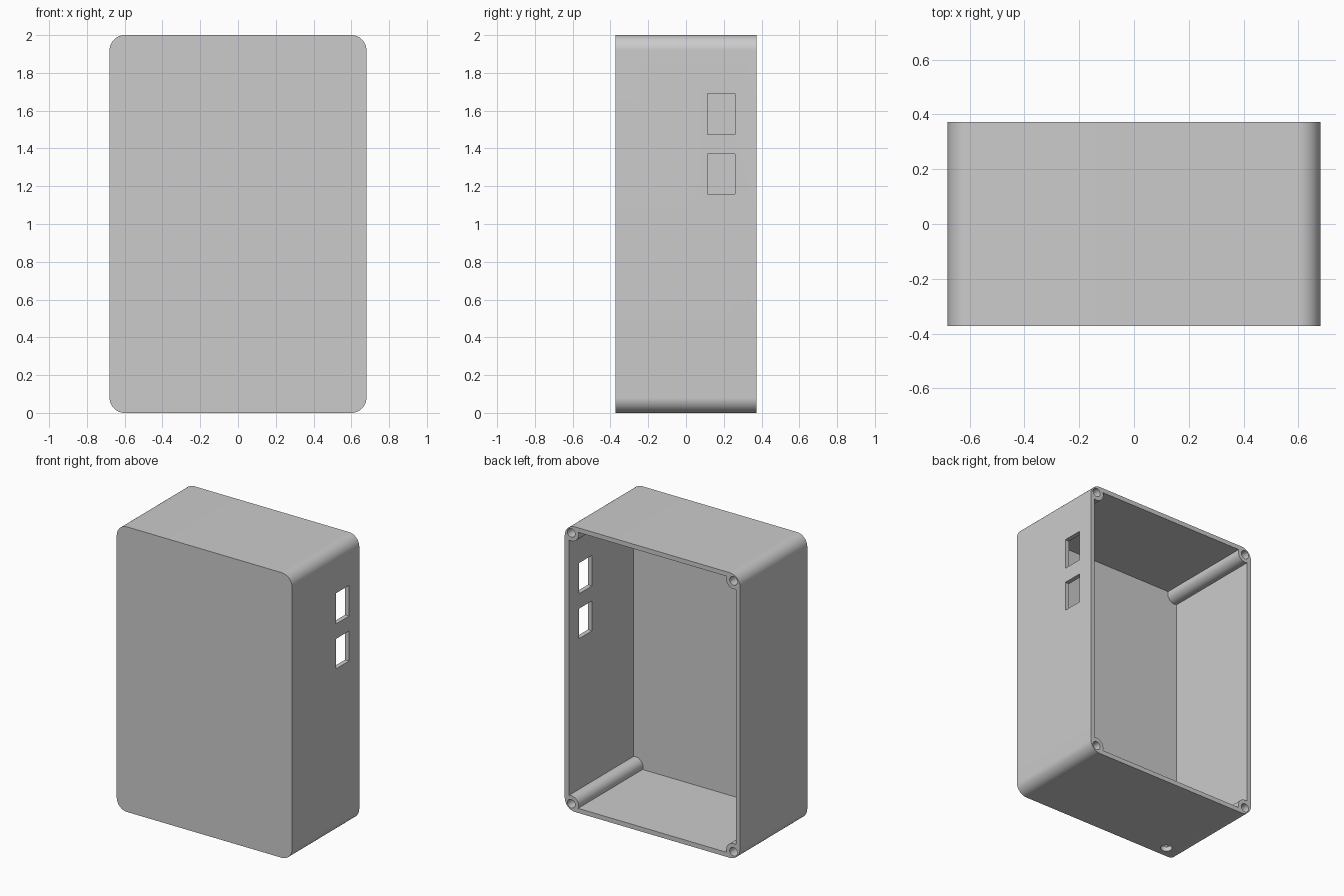
import bpy
import bmesh
from math import acos, cos, sin, pi, radians

cube = bpy.data.objects.get("Cube")
if cube:
    bpy.data.objects.remove(cube, do_unlink=True)

W, H, D = 0.68, 1.0, 0.373      # half width, half height, half depth
WALL = 0.032
CORNER = 0.08
BOSS_INSET, BOSS_R, SCREW_R = 0.05, 0.057, 0.03

grey = bpy.data.materials.new("light grey plastic")
grey.use_nodes = True
colour = (0.6, 0.6, 0.6, 1)
grey.diffuse_color = colour
grey.node_tree.nodes["Principled BSDF"].inputs["Base Color"].default_value = colour


def arc(cx, cz, r, a0, a1, n):
    return [(cx + r * cos(a0 + (a1 - a0) * i / n),
             cz + r * sin(a0 + (a1 - a0) * i / n)) for i in range(n + 1)]


def corners(inset):
    """Corner centres, anticlockwise, with the outward diagonal angle."""
    for q, (sx, sz) in enumerate(((1, 1), (-1, 1), (-1, -1), (1, -1))):
        yield sx * (W - inset), H + sz * (H - inset), pi / 4 + q * pi / 2


def prism(name, profile, y0, y1):
    """Extrude an (x, z) profile along y."""
    bm = bmesh.new()
    face = bm.faces.new([bm.verts.new((x, y0, z)) for x, z in profile])
    new = bmesh.ops.extrude_face_region(bm, geom=[face])["geom"]
    bmesh.ops.translate(bm, vec=(0, y1 - y0, 0),
                        verts=[v for v in new if isinstance(v, bmesh.types.BMVert)])
    bmesh.ops.recalc_face_normals(bm, faces=bm.faces)
    mesh = bpy.data.meshes.new(name)
    bm.to_mesh(mesh)
    bm.free()
    obj = bpy.data.objects.new(name, mesh)
    bpy.context.collection.objects.link(obj)
    mesh.materials.append(grey)
    return obj


def cut(target, cutter):
    """Subtract the cutter and discard it."""
    cutter.hide_render = True
    mod = target.modifiers.new("cut", "BOOLEAN")
    mod.operation = "DIFFERENCE"
    mod.solver = "EXACT"
    mod.object = cutter
    bpy.ops.object.select_all(action="DESELECT")
    bpy.context.view_layer.objects.active = target
    target.select_set(True)
    bpy.ops.object.modifier_apply(modifier=mod.name)
    bpy.data.objects.remove(cutter, do_unlink=True)


# Outer shell with rounded corners
outline = []
for cx, cz, diag in corners(CORNER):
    outline += arc(cx, cz, CORNER, diag - pi / 4, diag + pi / 4, 16)
shell = prism("enclosure_shell", outline, -D, D)

# Cavity open to the back, leaving a round screw boss in every corner
half = 3 * pi / 4 - acos((BOSS_INSET - WALL) / BOSS_R)
half = pi - (pi / 4 + acos((BOSS_INSET - WALL) / BOSS_R))
cavity = []
for cx, cz, diag in corners(BOSS_INSET):
    cavity += arc(cx, cz, BOSS_R, diag + pi + half, diag + pi - half, 20)
cut(shell, prism("cavity_cutter", cavity, -D + WALL, D + 0.1))

# Blind screw holes in the bosses
for cx, cz, diag in corners(BOSS_INSET):
    hole = arc(cx, cz, SCREW_R, 0, 2 * pi, 24)[:-1]
    cut(shell, prism("screw_hole_cutter", hole, D - 0.35, D + 0.1))

# Two rectangular ports through the left wall
for z0, z1 in ((1.16, 1.37), (1.475, 1.69)):
    port = [(W - 0.1, z0), (W + 0.1, z0), (W + 0.1, z1), (W - 0.1, z1)]
    cut(shell, prism("port_cutter", port, 0.115, 0.26))

# Round cable hole through the floor
bpy.ops.mesh.primitive_cylinder_add(vertices=32, radius=0.038, depth=0.2,
                                    location=(-0.52, -0.293, 0))
cable = bpy.context.object
cable.name = "cable_hole_cutter"
cable.data.materials.append(grey)
bpy.context.view_layer.update()
cut(shell, cable)

bpy.ops.object.shade_smooth_by_angle(angle=radians(30))
